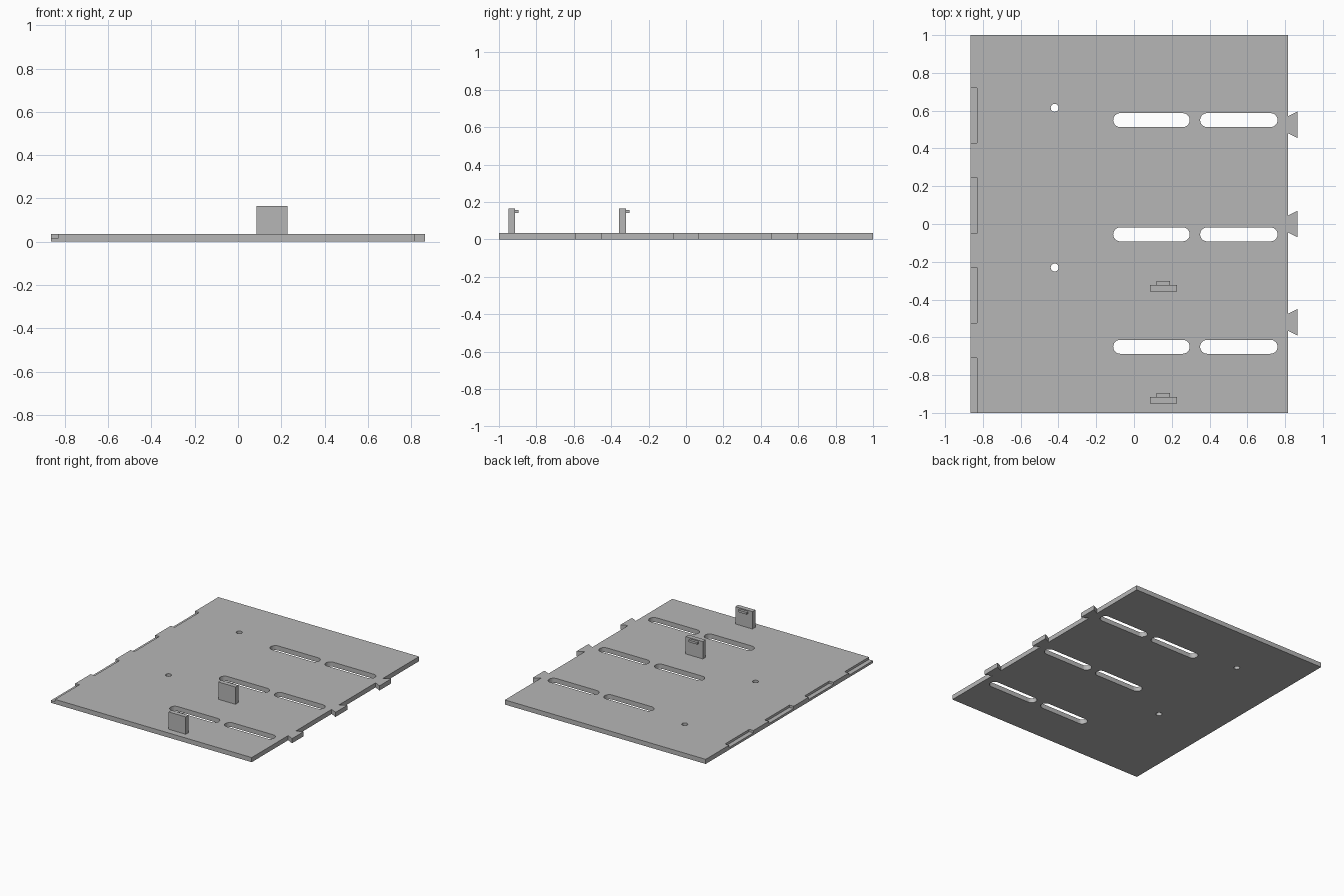
import bpy, bmesh
from math import sin, cos, pi

cube = bpy.data.objects.get("Cube")
if cube:
    bpy.data.objects.remove(cube, do_unlink=True)

THICK = 0.035
LEFT, RIGHT = 0.815, -0.865

grey = bpy.data.materials.new("plain grey")
grey.use_nodes = True
colour = (0.47, 0.47, 0.47, 1)
grey.diffuse_color = colour
grey.node_tree.nodes["Principled BSDF"].inputs["Base Color"].default_value = colour


def prism(bm, outline, low, high):
    """Extrude a counter-clockwise outline in xy from low to high."""
    face = bm.faces.new([bm.verts.new((x, y, low)) for x, y in outline])
    extruded = bmesh.ops.extrude_face_region(bm, geom=[face], use_keep_orig=True)["geom"]
    tops = [v for v in extruded if isinstance(v, bmesh.types.BMVert)]
    bmesh.ops.translate(bm, verts=tops, vec=(0, 0, high - low))


def rect(x0, x1, y0, y1):
    return [(x0, y0), (x1, y0), (x1, y1), (x0, y1)]


def slot(x0, x1, y, r, n=12):
    """Rounded slot outline; a circle when x1 - x0 equals 2r."""
    right = [(x1 - r + r * sin(a), y - r * cos(a)) for a in (pi * i / n for i in range(n + 1))]
    left = [(x0 + r - r * sin(a), y + r * cos(a)) for a in (pi * i / n for i in range(n + 1))]
    points = []
    for p in right + left:
        if all(abs(p[0] - q[0]) + abs(p[1] - q[1]) > 1e-5 for q in points):
            points.append(p)
    return points


def make(name, prisms):
    bm = bmesh.new()
    for p in prisms:
        prism(bm, *p)
    bmesh.ops.recalc_face_normals(bm, faces=bm.faces)
    mesh = bpy.data.meshes.new(name)
    bm.to_mesh(mesh)
    bm.free()
    mesh.materials.append(grey)
    obj = bpy.data.objects.new(name, mesh)
    bpy.context.collection.objects.link(obj)
    return obj


# Base plate with dovetail tabs in one outline
outline = [(RIGHT, -1), (LEFT, -1)]
for y in (-0.52, 0, 0.525):
    outline += [(LEFT, y - 0.045), (0.865, y - 0.07), (0.865, y + 0.07), (LEFT, y + 0.045)]
outline += [(LEFT, 1), (RIGHT, 1)]
plate = make("base_plate", [(outline, 0, THICK)])

# Slots, screw holes and edge recesses
cuts = []
for y in (0.55, -0.055, -0.65):
    for x0, x1 in ((-0.11, 0.295), (0.35, 0.76)):
        cuts.append((slot(x0, x1, y, 0.037), -0.1, 0.1))
for y in (0.615, -0.23):
    cuts.append((slot(-0.441, -0.399, y, 0.021), -0.1, 0.1))
for y0, y1 in ((-1.1, -0.71), (-0.525, -0.23), (-0.05, 0.245), (0.43, 0.72)):
    cuts.append((rect(-0.95, -0.83, y0, y1), THICK / 2, 0.1))
cutter = make("plate_cutter", cuts)
cutter.hide_render = True

boolean = plate.modifiers.new("cutouts", 'BOOLEAN')
boolean.operation = 'DIFFERENCE'
boolean.solver = 'EXACT'
boolean.object = cutter
bpy.context.view_layer.objects.active = plate
bpy.ops.object.modifier_apply(modifier=boolean.name)
bpy.data.objects.remove(cutter, do_unlink=True)

# Upright clips, each with a catch on its back
for name, y in (("front_clip", -0.95), ("middle_clip", -0.357)):
    make(name, [(rect(0.085, 0.228, y, y + 0.035), THICK, 0.166)])
    make(name + "_catch", [(rect(0.12, 0.19, y + 0.035, y + 0.054), 0.142, 0.158)])
